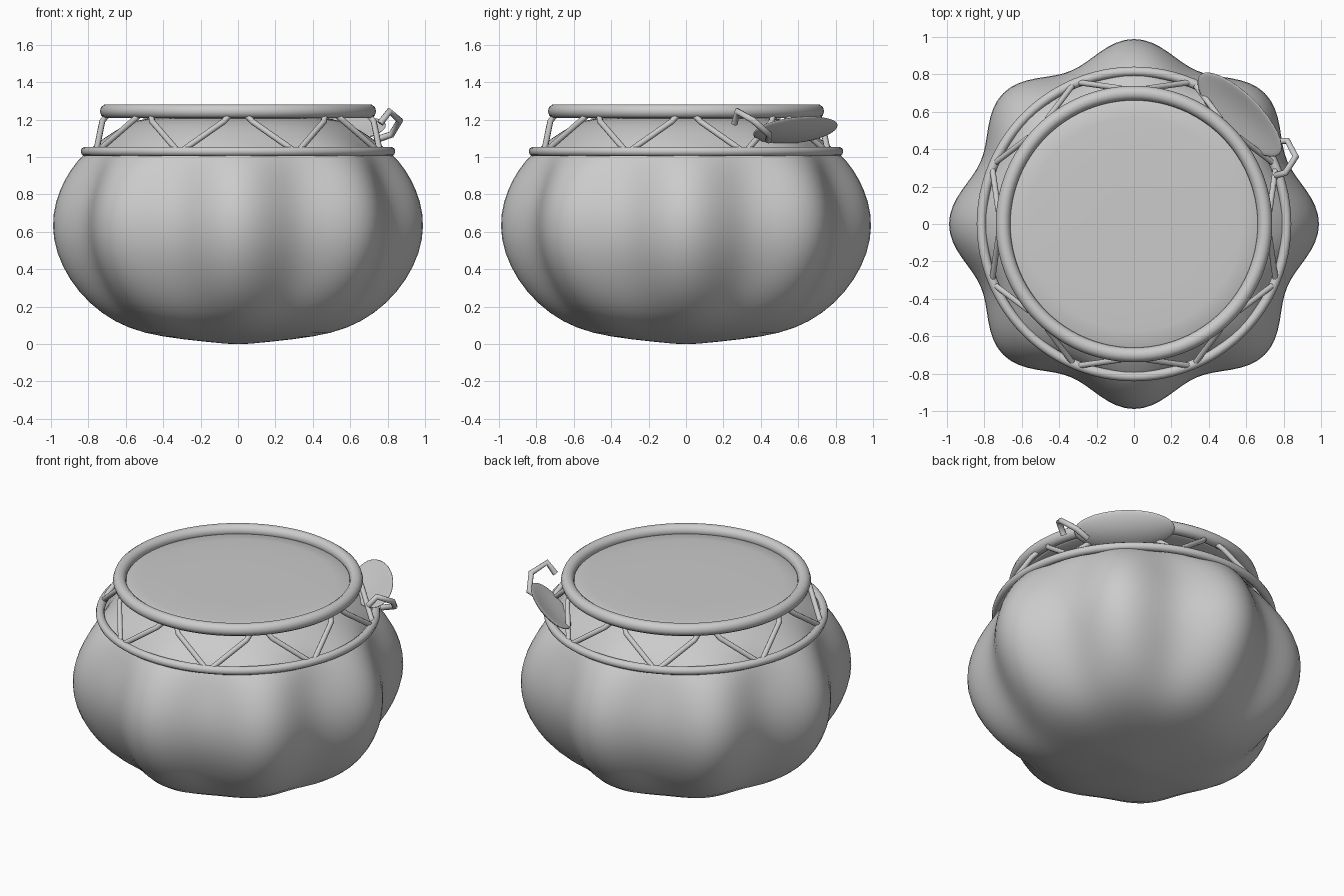
import bpy, bmesh, math
from mathutils import Vector, Matrix

cube = bpy.data.objects.get("Cube")
if cube:
    bpy.data.objects.remove(cube)

grey = bpy.data.materials.new("plain grey")
grey.use_nodes = True
GREY = (0.6, 0.6, 0.6, 1)
grey.diffuse_color = GREY
grey.node_tree.nodes["Principled BSDF"].inputs["Base Color"].default_value = GREY


def finish(name, bm, subdivide=0):
    """Turn a bmesh into a smooth grey object."""
    bmesh.ops.recalc_face_normals(bm, faces=bm.faces)
    for f in bm.faces:
        f.smooth = True
    mesh = bpy.data.meshes.new(name)
    bm.to_mesh(mesh)
    bm.free()
    mesh.materials.append(grey)
    obj = bpy.data.objects.new(name, mesh)
    bpy.context.collection.objects.link(obj)
    if subdivide:
        mod = obj.modifiers.new("Subdivision", "SUBSURF")
        mod.levels = mod.render_levels = subdivide
    return obj


def lathe(name, profile, lobe=0.0, segments=64, subdivide=1):
    """Spin (radius, height, lobe share) rows; each end closes in a point."""
    bm = bmesh.new()
    rings = []
    for r, z, share in profile:
        ring = []
        for i in range(segments):
            a = math.tau * i / segments
            rr = r * (1 - lobe * share * (1 - math.cos(8 * a)) / 2)
            ring.append(bm.verts.new((rr * math.cos(a), rr * math.sin(a), z)))
        rings.append(ring)
    for low, high in zip(rings, rings[1:]):
        for i in range(segments):
            j = (i + 1) % segments
            bm.faces.new((low[i], low[j], high[j], high[i]))
    for ring, z in ((rings[0], profile[0][1]), (rings[-1], profile[-1][1])):
        tip = bm.verts.new((0, 0, z))
        for i in range(segments):
            bm.faces.new((ring[i], ring[(i + 1) % segments], tip))
    return finish(name, bm, subdivide)


def tube(name, paths, radius, cyclic=False):
    """Round tubes along one or more paths, in one curve object."""
    curve = bpy.data.curves.new(name, "CURVE")
    curve.dimensions = "3D"
    curve.bevel_depth = radius
    curve.bevel_resolution = 3
    curve.use_fill_caps = True
    for path in paths:
        spline = curve.splines.new("POLY")
        spline.points.add(len(path) - 1)
        for point, co in zip(spline.points, path):
            point.co = (*co, 1)
        spline.use_cyclic_u = cyclic
        spline.use_smooth = True
    curve.materials.append(grey)
    obj = bpy.data.objects.new(name, curve)
    bpy.context.collection.objects.link(obj)
    return obj


def polar(r, degrees, z):
    a = math.radians(degrees)
    return Vector((r * math.cos(a), r * math.sin(a), z))


def circle(r, z, count=96):
    return [polar(r, 360 * i / count, z) for i in range(count)]


# Eight-lobed pot body with a sloping shoulder
lathe("pot_body", [
    (0.05, 0.0, 0), (0.3, 0.025, 0), (0.5, 0.055, 0.2), (0.66, 0.115, 0.5),
    (0.8, 0.215, 0.8), (0.91, 0.345, 1), (0.98, 0.49, 1), (1.003, 0.63, 1),
    (0.985, 0.76, 1), (0.935, 0.88, 0.95), (0.865, 0.98, 0.7),
    (0.8, 1.04, 0.4), (0.72, 1.1, 0.2), (0.62, 1.165, 0), (0.5, 1.22, 0),
], lobe=0.115)

# Flat lid stretched inside the upper ring
lathe("lid", [(0.1, 1.205, 0), (0.66, 1.205, 0), (0.69, 1.225, 0),
              (0.66, 1.245, 0), (0.1, 1.245, 0)])

# Rings around shoulder and lid
tube("shoulder_ring", [circle(0.815, 1.03)], 0.026, True)
tube("lid_ring", [circle(0.7, 1.245)], 0.039, True)

# Zigzag struts between the rings
struts = []
for k in range(8):
    for side in (-1, 1):
        top = 45 * k + 4 * side
        foot = 45 * k + 21 * side
        struts.append([polar(0.705, top, 1.22), polar(0.73, top + 2 * side, 1.19),
                       polar(0.81, foot, 1.04)])
tube("zigzag_struts", struts, 0.016)

# Shallow oval scoop leaning outward at the back corner
bm = bmesh.new()
bmesh.ops.create_uvsphere(bm, u_segments=32, v_segments=16, radius=1)
for v in bm.verts:
    bowl = 0.025 * (v.co.x ** 2 + v.co.y ** 2 - 0.5)
    v.co = Vector((0.13 * v.co.x, 0.3 * v.co.y, 0.018 * v.co.z + bowl))
tilt = Matrix.Rotation(math.radians(-33), 4, "Y")
turn = Matrix.Rotation(math.radians(45), 4, "Z")
bm.transform(Matrix.Translation(polar(0.82, 46, 1.135)) @ turn @ tilt)
finish("scoop_bowl", bm)

# Bent hook handle at the end of the scoop
tube("scoop_hook", [[(0.76, 0.26, 1.18), (0.81, 0.275, 1.245), (0.865, 0.36, 1.195),
                     (0.82, 0.445, 1.12), (0.73, 0.44, 1.09)]], 0.018)
